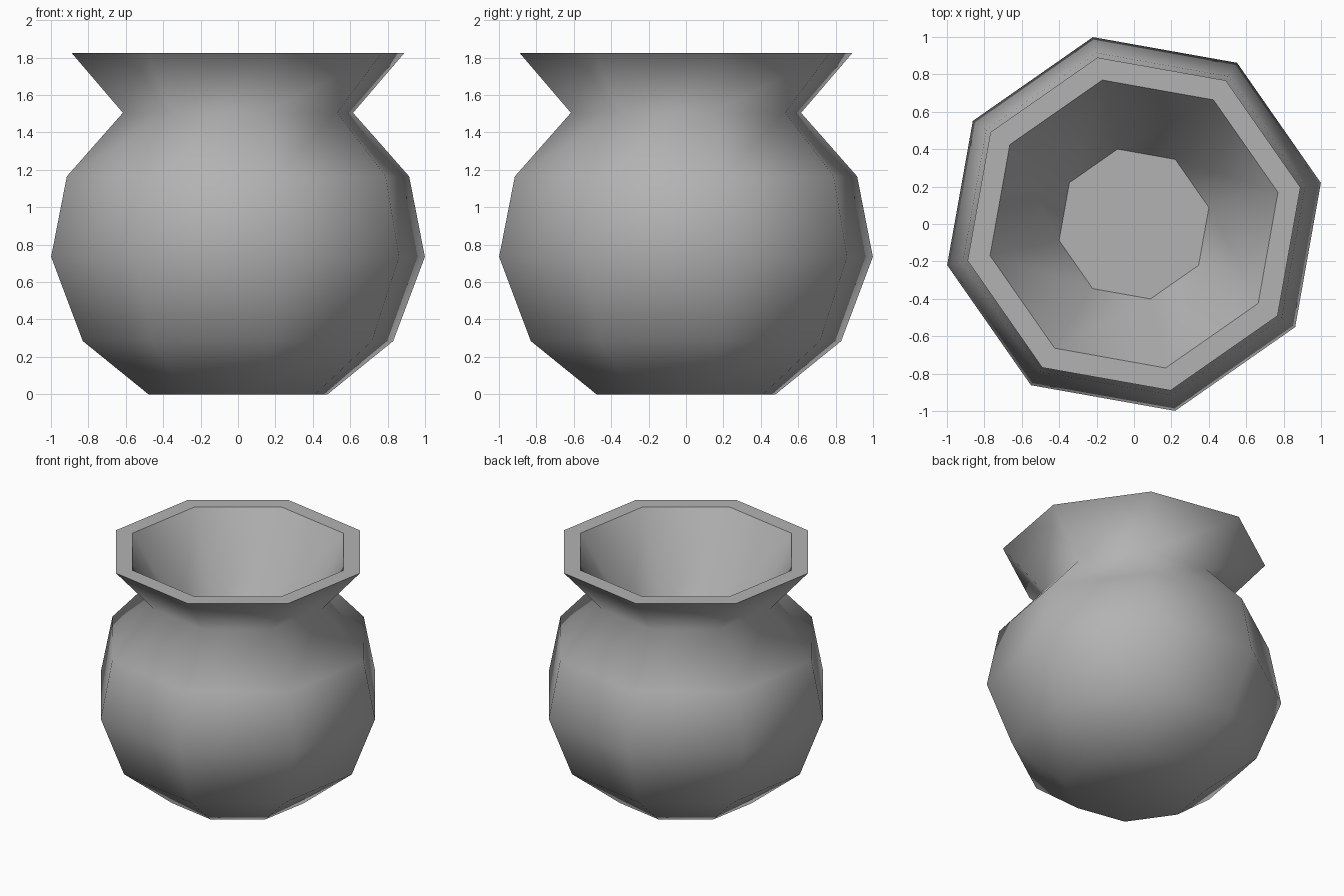
import bpy, bmesh
from math import cos, sin, tau, radians

cube = bpy.data.objects.get("Cube")
if cube:
    bpy.data.objects.remove(cube, do_unlink=True)

SIDES = 8
TURN = radians(12.4)

# Radius and height: up the outside, over the rim, down into the hollow
PROFILE = [(0.49, 0), (0.85, 0.285), (1.023, 0.735), (0.937, 1.165),
           (0.63, 1.505), (0.911, 1.825), (0.788, 1.825), (0.41, 1.22)]
RIM_OUTER, RIM_INNER, FLOOR = 5, 6, 7

clay = bpy.data.materials.new("grey clay")
clay.use_nodes = True
colour = (0.45, 0.45, 0.45, 1)
clay.diffuse_color = colour
clay.node_tree.nodes["Principled BSDF"].inputs["Base Color"].default_value = colour


def ring(bm, radius, z):
    angles = [TURN + tau * i / SIDES for i in range(SIDES)]
    return [bm.verts.new((radius * cos(a), radius * sin(a), z)) for a in angles]


# Pot: rings bridged along the profile, capped at the base and the inner floor
bm = bmesh.new()
rings = [ring(bm, r, z) for r, z in PROFILE]
for low, high in zip(rings, rings[1:]):
    for i in range(SIDES):
        j = (i + 1) % SIDES
        bm.faces.new((low[i], low[j], high[j], high[i]))
bm.faces.new(rings[0][::-1])
bm.faces.new(rings[FLOOR])

# Smooth body, with crisp edges at the rim and the inner floor
for face in bm.faces:
    face.smooth = True
for k in (RIM_OUTER, RIM_INNER, FLOOR):
    for i in range(SIDES):
        bm.edges.get((rings[k][i], rings[k][(i + 1) % SIDES])).smooth = False

mesh = bpy.data.meshes.new("pot")
bm.to_mesh(mesh)
bm.free()
mesh.materials.append(clay)
pot = bpy.data.objects.new("pot", mesh)
bpy.context.collection.objects.link(pot)
